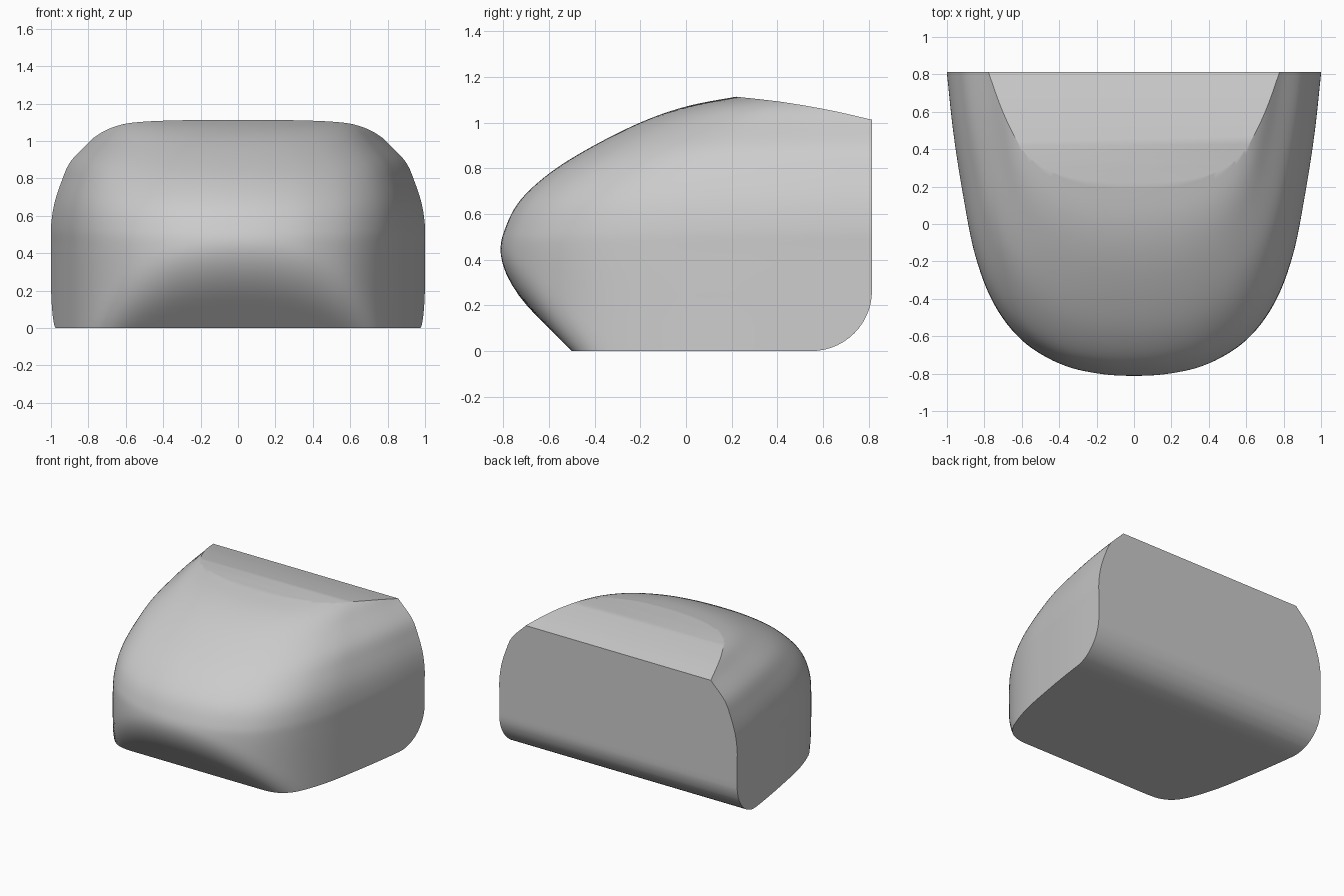
import bpy, bmesh, math
from mathutils import Vector

if "Cube" in bpy.data.objects:
    bpy.data.objects.remove(bpy.data.objects["Cube"])


def spline(points, steps):
    """Smooth curve through all the points (Catmull-Rom)."""
    p = [Vector(v) for v in points]
    p = [2 * p[0] - p[1]] + p + [2 * p[-1] - p[-2]]
    out = []
    for a, b, c, d in zip(p, p[1:], p[2:], p[3:]):
        for i in range(steps):
            t = i / steps
            out.append(0.5 * (2 * b + (c - a) * t + (2 * a - 5 * b + 4 * c - d) * t**2
                              + (3 * b - a - 3 * c + d) * t**3))
    return out + [p[-2]]


def loft(name, rings):
    """Closed solid through a stack of equal-length rings."""
    bm = bmesh.new()
    rows = [[bm.verts.new(v) for v in ring] for ring in rings]
    n = len(rows[0])
    for r, s in zip(rows, rows[1:]):
        for i in range(n):
            j = (i + 1) % n
            bm.faces.new((r[i], r[j], s[j], s[i]))
    bm.faces.new(rows[0][::-1])
    bm.faces.new(rows[-1])
    bmesh.ops.recalc_face_normals(bm, faces=bm.faces)
    mesh = bpy.data.meshes.new(name)
    bm.to_mesh(mesh)
    bm.free()
    obj = bpy.data.objects.new(name, mesh)
    bpy.context.collection.objects.link(obj)
    return obj


def smooth_max(a, b, k=0.16):
    h = max(k - abs(a - b), 0) / k
    return max(a, b) + h * h * k / 4


BACK = 0.815
# Plan outline: fraction of half width, fraction of the way from back to nose
half = [(1, 0), (.965, .2), (.915, .4), (.85, .6), (.75, .76), (.6, .88),
        (.4, .957), (.2, .991)]
plan = spline(half + [(0, 1)] + [(-x, u) for x, u in reversed(half)], 6)

# Nose profile going up: nose y, half width at the back, height
levels = spline([(-.815, 1, -.1), (-.815, 1, .15), (-.815, 1, .42), (-.79, 1, .54),
                 (-.725, .983, .66), (-.595, .945, .78), (-.42, .895, .89),
                 (-.2, .79, 1.0), (0, .725, 1.07), (.22, .66, 1.113),
                 (.45, .55, 1.15)], 6)

# Domed body with the 45 degree undercut blended into the nose
rings = []
for nose, width, z in levels:
    rings.append([(width * s, min(BACK, smooth_max(BACK + (nose - BACK) * u, -.5 - z)), z)
                  for s, u in plan])
body = loft("body", rings)

# Side profile that trims the sloped top, flat back and rounded lower back edge
r, back = 0.265, BACK - .001
side = [(-1.3, 0)]
side += [(back - r + r * math.sin(a), r - r * math.cos(a))
         for a in [math.pi / 2 * i / 14 for i in range(15)]]
side += [tuple(v) for v in spline([(back, 1.012), (.63, 1.054), (.42, 1.09), (.22, 1.113)], 4)]
side += [(-1.3, 1.4)]
trim = loft("trim", [[(x, y, z) for y, z in side] for x in (-1.2, 1.2)])
trim.hide_render = True

mod = body.modifiers.new("trim", 'BOOLEAN')
mod.operation = 'INTERSECT'
mod.solver = 'EXACT'
mod.object = trim
bpy.context.view_layer.objects.active = body
body.select_set(True)
bpy.ops.object.modifier_apply(modifier=mod.name)
bpy.data.objects.remove(trim)
bpy.ops.object.shade_smooth_by_angle(angle=math.radians(30))
